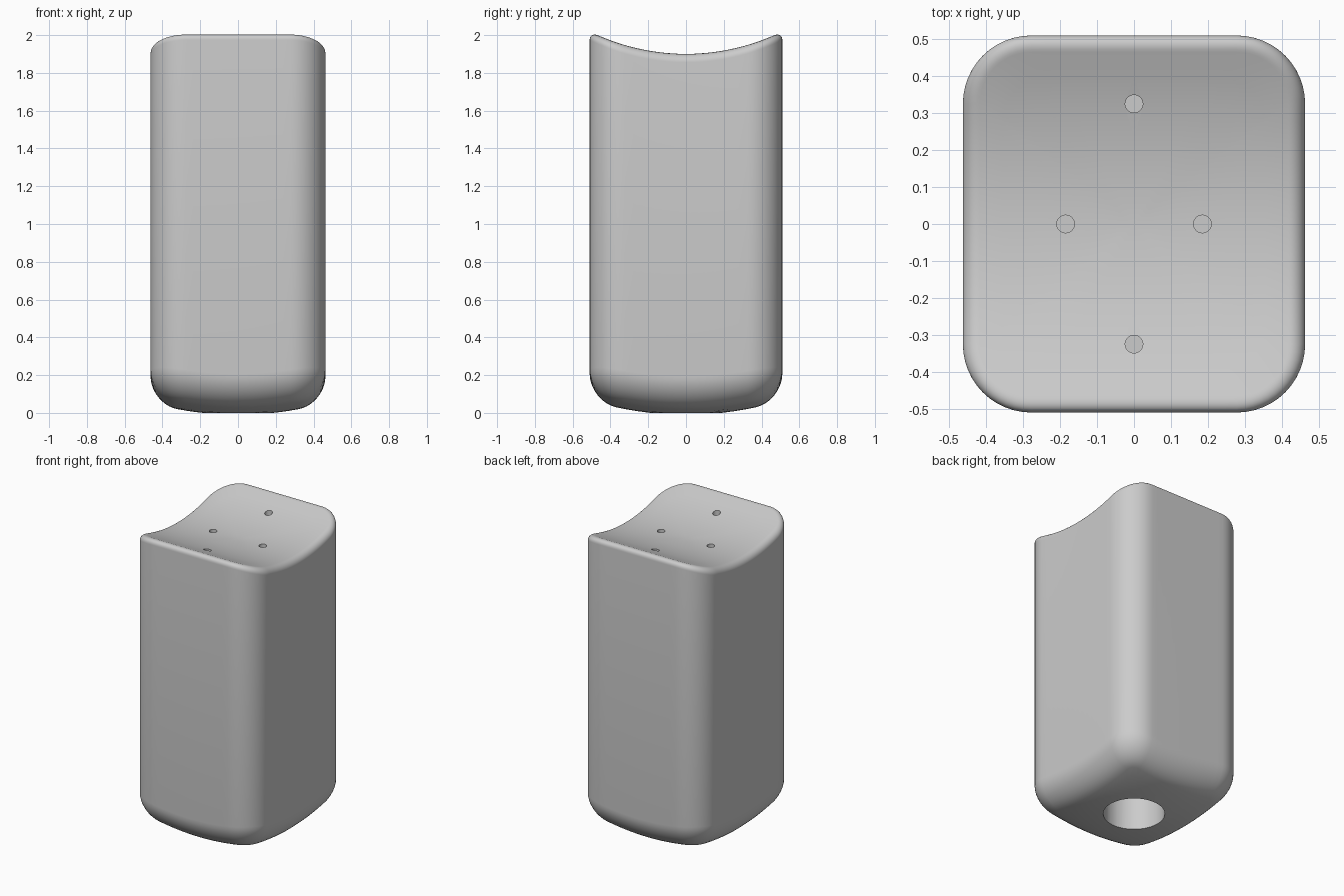
import bpy, bmesh, math
from math import pi, cos, sin, sqrt

if "Cube" in bpy.data.objects:
    bpy.data.objects.remove(bpy.data.objects["Cube"])

HX, HY, RC = 0.463, 0.51, 0.185      # half sizes and corner radius of the plan
RT, RB = 0.045, 0.14                 # top and bottom edge rounding

grey = bpy.data.materials.new("light grey")
grey.diffuse_color = (0.6, 0.6, 0.6, 1)
grey.use_nodes = True
grey.node_tree.nodes["Principled BSDF"].inputs["Base Color"].default_value = grey.diffuse_color


def outline(d):
    """Rounded rectangle inset by d, with subdivided straight sides."""
    r, pts = RC - d, []
    cx, cy = HX - RC, HY - RC
    corners = [(cx, cy), (-cx, cy), (-cx, -cy), (cx, -cy)]
    for k, (x, y) in enumerate(corners):
        arc = [(x + r * cos(a), y + r * sin(a))
               for a in (k * pi / 2 + i * pi / 24 for i in range(13))]
        pts += arc
        a = (k + 1) * pi / 2
        nx, ny = corners[(k + 1) % 4]
        p, q = arc[-1], (nx + r * cos(a), ny + r * sin(a))
        pts += [(p[0] + (q[0] - p[0]) * i / 14, p[1] + (q[1] - p[1]) * i / 14)
                for i in range(1, 14)]
    return pts


def saddle(x, y):
    return 1.9 + 1.15 - sqrt(1.15 ** 2 - y * y)


def dome(x, y):
    return (x * x + y * y - 0.188 ** 2) / 3.4


def drop(r, d):
    return r - sqrt(max(0, r * r - (r - d) ** 2))


# Rings from the middle of the base, up the sides, to the middle of the top
scales = [0.1, 0.3, 0.5, 0.7, 0.85]
steps = [1 - cos(i * pi / 20) for i in range(11)]
rings = []
for s in scales:
    rings.append([(x * s, y * s, dome(x * s, y * s)) for x, y in outline(RB)])
for t in reversed(steps):
    rings.append([(x, y, dome(x, y) + drop(RB, t * RB)) for x, y in outline(t * RB)])
for t in steps:
    rings.append([(x, y, saddle(x, y) - drop(RT, t * RT)) for x, y in outline(t * RT)])
for s in reversed(scales):
    rings.append([(x * s, y * s, saddle(x * s, y * s)) for x, y in outline(RT)])

bm = bmesh.new()
loops = [[bm.verts.new(p) for p in ring] for ring in rings]
n = len(loops[0])
for a, b in zip(loops, loops[1:]):
    for i in range(n):
        j = (i + 1) % n
        bm.faces.new((a[i], a[j], b[j], b[i]))
for loop, z in ((loops[0], dome(0, 0)), (loops[-1], saddle(0, 0))):
    c = bm.verts.new((0, 0, z))
    for i in range(n):
        bm.faces.new((loop[i], loop[(i + 1) % n], c))
bmesh.ops.recalc_face_normals(bm, faces=bm.faces)
mesh = bpy.data.meshes.new("body")
bm.to_mesh(mesh)
bm.free()
body = bpy.data.objects.new("body", mesh)
bpy.context.collection.objects.link(body)
mesh.materials.append(grey)


def drill(x, y, z0, z1, r, sides):
    """Cut a round hole between two heights."""
    bpy.ops.mesh.primitive_cylinder_add(vertices=sides, radius=r, depth=z1 - z0,
                                        location=(x, y, (z0 + z1) / 2))
    cutter = bpy.context.object
    cutter.name = "hole_cutter"
    cutter.hide_render = True
    cutter.data.materials.append(grey)
    bpy.context.view_layer.objects.active = body
    mod = body.modifiers.new("hole", 'BOOLEAN')
    mod.operation, mod.solver, mod.object = 'DIFFERENCE', 'EXACT', cutter
    bpy.ops.object.modifier_apply(modifier=mod.name)
    bpy.data.objects.remove(cutter)


# Large hole in the base, four small holes in the top
drill(0, 0, -0.2, 0.5, 0.188, 64)
for x, y in ((0.185, 0), (-0.185, 0), (0, 0.325), (0, -0.325)):
    drill(x, y, saddle(x, y) - 0.15, 2.2, 0.024, 24)

bpy.ops.object.select_all(action='DESELECT')
body.select_set(True)
bpy.context.view_layer.objects.active = body
bpy.ops.object.shade_smooth_by_angle(angle=math.radians(35))
